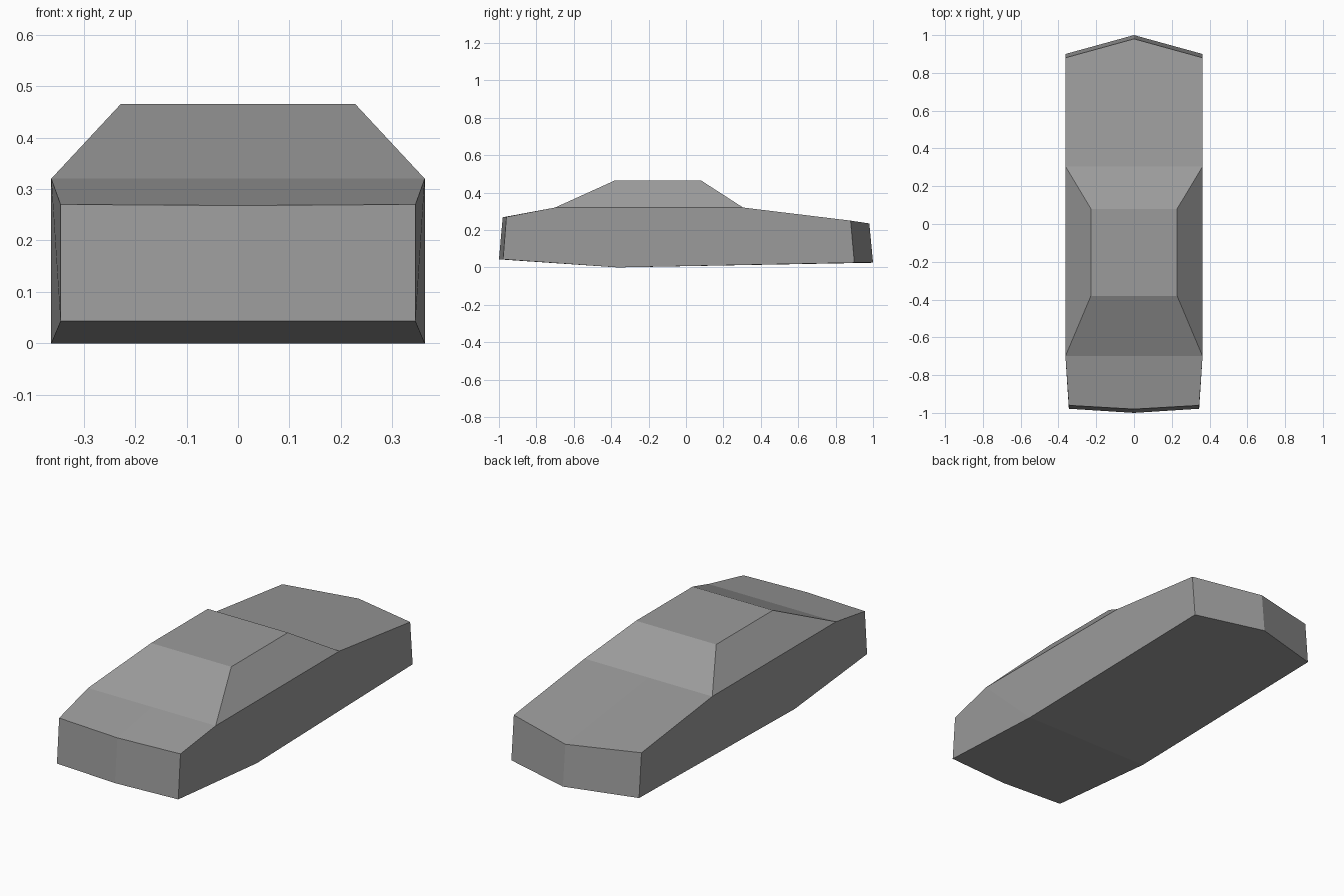
import bpy
import bmesh

cube = bpy.data.objects.get("Cube")
if cube:
    bpy.data.objects.remove(cube, do_unlink=True)

GREY = (0.33, 0.33, 0.33, 1)
paint = bpy.data.materials.new("grey paint")
paint.use_nodes = True
paint.diffuse_color = GREY
paint.node_tree.nodes["Principled BSDF"].inputs["Base Color"].default_value = GREY


def mirrored_part(name, points, faces):
    """Left half shell from named corners, mirrored across x = 0."""
    bm = bmesh.new()
    verts = {key: bm.verts.new(co) for key, co in points.items()}
    for face in faces:
        bm.faces.new([verts[key] for key in face.split()])
    bmesh.ops.recalc_face_normals(bm, faces=bm.faces)
    # The side panel is the outermost face, so it decides which way is out
    side = max(bm.faces, key=lambda f: f.calc_center_median().x)
    if side.normal.x < 0:
        bmesh.ops.reverse_faces(bm, faces=bm.faces)
    mesh = bpy.data.meshes.new(name)
    bm.to_mesh(mesh)
    bm.free()
    mesh.materials.append(paint)
    obj = bpy.data.objects.new(name, mesh)
    bpy.context.collection.objects.link(obj)
    mirror = obj.modifiers.new("Mirror", "MIRROR")
    mirror.use_clip = True
    return obj


W = 0.363       # half width of the body
NOSE = 0.345    # half width at the nose
ROOF = 0.228    # half width of the roof
BELT = 0.32     # height where the cabin meets the body
TOP = 0.465     # roof height
HOOD_END, DECK_START = -0.7, 0.305
KEEL = -0.365   # lowest line of the underside

# Body: nose, hood, sides, rear deck, pointed tail and underside
body_points = {
    "nose_top": (0, -0.98, 0.268), "nose_low": (0, -1, 0.043),
    "front_top": (NOSE, -0.96, 0.27), "front_low": (NOSE, -0.978, 0.043),
    "hood_mid": (0, HOOD_END, BELT), "hood_side": (W, HOOD_END, BELT),
    "deck_mid": (0, DECK_START, BELT), "deck_side": (W, DECK_START, BELT),
    "back_top": (W, 0.88, 0.25), "back_low": (W, 0.9, 0.025),
    "tail_top": (0, 0.98, 0.235), "tail_low": (0, 1, 0.025),
    "keel_mid": (0, KEEL, 0), "keel_side": (W, KEEL, 0),
}
mirrored_part("car_body", body_points, [
    "nose_low front_low front_top nose_top",
    "nose_top front_top hood_side hood_mid",
    "front_low keel_side hood_side front_top",
    "keel_side back_low back_top deck_side hood_side",
    "deck_mid deck_side back_top tail_top",
    "back_low tail_low tail_top back_top",
    "front_low nose_low keel_mid keel_side",
    "keel_side keel_mid tail_low back_low",
])

# Cabin: windshield, roof, rear window and sloping sides
cabin_points = {
    "hood_mid": (0, HOOD_END, BELT), "hood_side": (W, HOOD_END, BELT),
    "roof_front": (0, -0.38, TOP), "roof_front_side": (ROOF, -0.38, TOP),
    "roof_back": (0, 0.08, TOP), "roof_back_side": (ROOF, 0.08, TOP),
    "deck_mid": (0, DECK_START, BELT), "deck_side": (W, DECK_START, BELT),
}
mirrored_part("cabin", cabin_points, [
    "hood_mid hood_side roof_front_side roof_front",
    "roof_front roof_front_side roof_back_side roof_back",
    "roof_back roof_back_side deck_side deck_mid",
    "hood_side deck_side roof_back_side roof_front_side",
])
